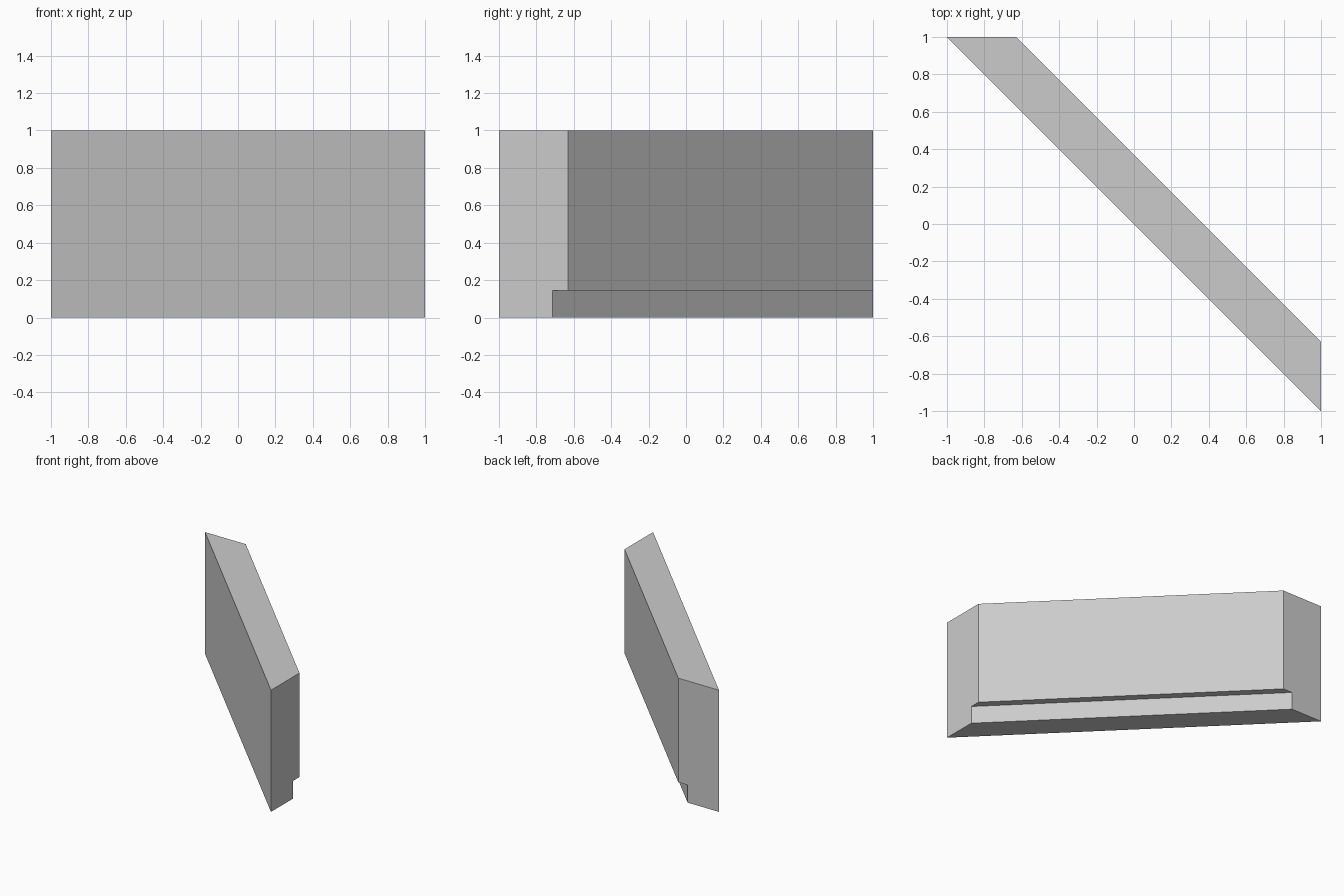
import bpy, bmesh

if "Cube" in bpy.data.objects:
    bpy.data.objects.remove(bpy.data.objects["Cube"])

# One flat grey for the whole part
grey = bpy.data.materials.new("light_grey")
grey.diffuse_color = (0.6, 0.6, 0.6, 1)
grey.use_nodes = True
grey.node_tree.nodes["Principled BSDF"].inputs["Base Color"].default_value = grey.diffuse_color

# Stepped cross-section: (depth from the front face, height)
STEP = 0.145
profile = [(0, 0), (0.285, 0), (0.285, STEP), (0.37, STEP), (0.37, 1), (0, 1)]

bm = bmesh.new()
# Diagonal wall: same profile on the right end (x = 1) and the back end (y = 1)
right_end = [bm.verts.new((1, -1 + d, z)) for d, z in profile]
back_end = [bm.verts.new((-1 + d, 1, z)) for d, z in profile]
bm.faces.new(right_end)
bm.faces.new(back_end[::-1])
n = len(profile)
for i in range(n):
    j = (i + 1) % n
    bm.faces.new((right_end[i], back_end[i], back_end[j], right_end[j]))
bmesh.ops.recalc_face_normals(bm, faces=bm.faces[:])

mesh = bpy.data.meshes.new("diagonal_wall")
bm.to_mesh(mesh)
bm.free()
mesh.materials.append(grey)
wall = bpy.data.objects.new("diagonal_wall", mesh)
bpy.context.collection.objects.link(wall)
